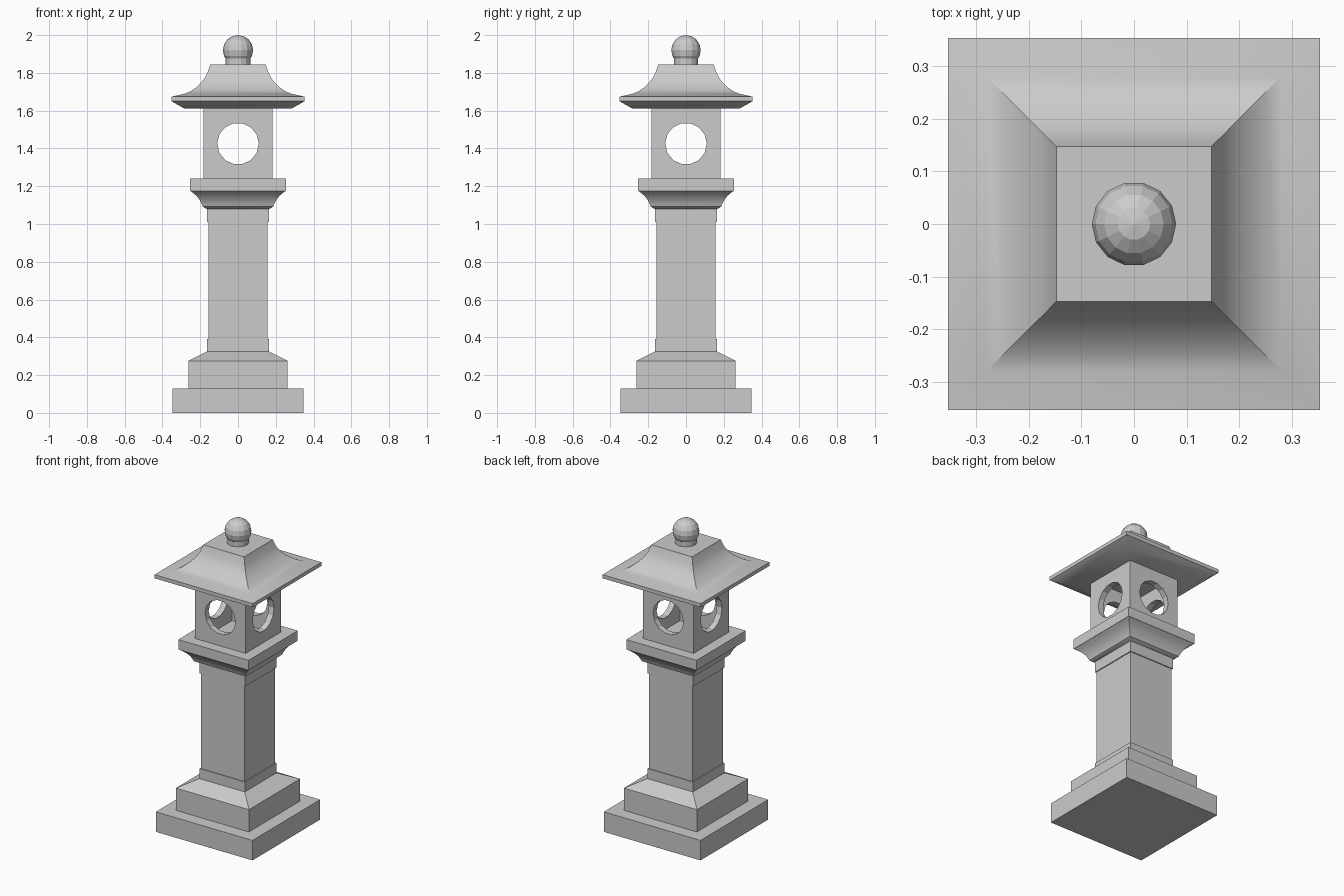
import bpy
import bmesh
from math import cos, sin, pi, sqrt
from mathutils import Matrix

default = bpy.data.objects.get("Cube")
if default:
    bpy.data.objects.remove(default, do_unlink=True)

ROUND = 14


def loft(name, profile, sides=4, smooth=False, matrix=None):
    """Closed solid from (half width, height) rings, square or round."""
    square = sides == 4
    scale, phase = (sqrt(2), pi / 4) if square else (1, 0)
    bm = bmesh.new()
    rings = []
    for half, z in profile:
        angles = [phase + 2 * pi * i / sides for i in range(sides)]
        rings.append([bm.verts.new((half * scale * cos(a), half * scale * sin(a), z))
                      for a in angles])
    for low, high in zip(rings, rings[1:]):
        for i in range(sides):
            j = (i + 1) % sides
            bm.faces.new((low[i], low[j], high[j], high[i]))
    bm.faces.new(rings[0][::-1])
    bm.faces.new(rings[-1])
    if matrix:
        bm.transform(matrix)
    mesh = bpy.data.meshes.new(name)
    bm.to_mesh(mesh)
    bm.free()
    obj = bpy.data.objects.new(name, mesh)
    bpy.context.collection.objects.link(obj)
    if smooth:
        bpy.ops.object.select_all(action='DESELECT')
        obj.select_set(True)
        bpy.context.view_layer.objects.active = obj
        bpy.ops.object.shade_smooth_by_angle(angle=pi / 6)
    return obj


def block(name, half, bottom, top):
    return loft(name, [(half, bottom), (half, top)])


def cut(target, cutter):
    """Subtract the cutter, bake the result and drop the cutter."""
    cutter.hide_render = True
    mod = target.modifiers.new("cut", 'BOOLEAN')
    mod.operation = 'DIFFERENCE'
    mod.solver = 'EXACT'
    mod.object = cutter
    bpy.context.view_layer.objects.active = target
    bpy.ops.object.modifier_apply(modifier=mod.name)
    bpy.data.objects.remove(cutter, do_unlink=True)


# Stepped base
block("plinth", 0.348, 0, 0.13)
loft("base_step", [(0.263, 0.13), (0.263, 0.275), (0.163, 0.325)])

# Post with a collar at each end
block("lower_collar", 0.163, 0.325, 0.39)
block("post", 0.157, 0.39, 1.01)
block("upper_collar", 0.163, 1.01, 1.08)

# Flared capital and platform
loft("capital", [(0.165, 1.08), (0.187, 1.092), (0.192, 1.105), (0.201, 1.125),
                 (0.218, 1.147), (0.235, 1.163), (0.252, 1.175)], smooth=True)
block("platform", 0.253, 1.175, 1.24)

# Hollow lamp chamber with a round window in each wall
chamber = block("lamp_chamber", 0.183, 1.24, 1.615)
cut(chamber, block("cavity_cutter", 0.145, 1.2, 1.7))
for turn in (0, pi / 2):
    place = (Matrix.Translation((0, 0, 1.425)) @ Matrix.Rotation(turn, 4, 'Z')
             @ Matrix.Rotation(pi / 2, 4, 'X'))
    cut(chamber, loft("window_cutter", [(0.11, -0.5), (0.11, 0.5)], ROUND, matrix=place))

# Curved hip roof with a sloped underside
loft("roof", [(0.285, 1.612), (0.353, 1.65), (0.353, 1.674), (0.28, 1.69),
              (0.25, 1.703), (0.225, 1.72), (0.198, 1.745), (0.178, 1.77),
              (0.162, 1.8), (0.147, 1.845)], smooth=True)

# Ball finial on a short neck
loft("finial_neck", [(0.066, 1.84), (0.066, 1.876)], ROUND)
steps = 8
ball = [(0.08 * sin(pi * i / steps), 1.92 - 0.08 * cos(pi * i / steps))
        for i in range(1, steps)]
finial = loft("finial_ball", ball, ROUND)

# Close the ball's caps to points at its poles
bm = bmesh.new()
bm.from_mesh(finial.data)
caps = [f for f in bm.faces if len(f.verts) == ROUND]
for cap in caps:
    pole = 1.92 + (0.08 if cap.normal.z > 0 else -0.08)
    tip = bmesh.ops.poke(bm, faces=[cap])["verts"][0]
    tip.co.z = pole
bm.to_mesh(finial.data)
bm.free()
